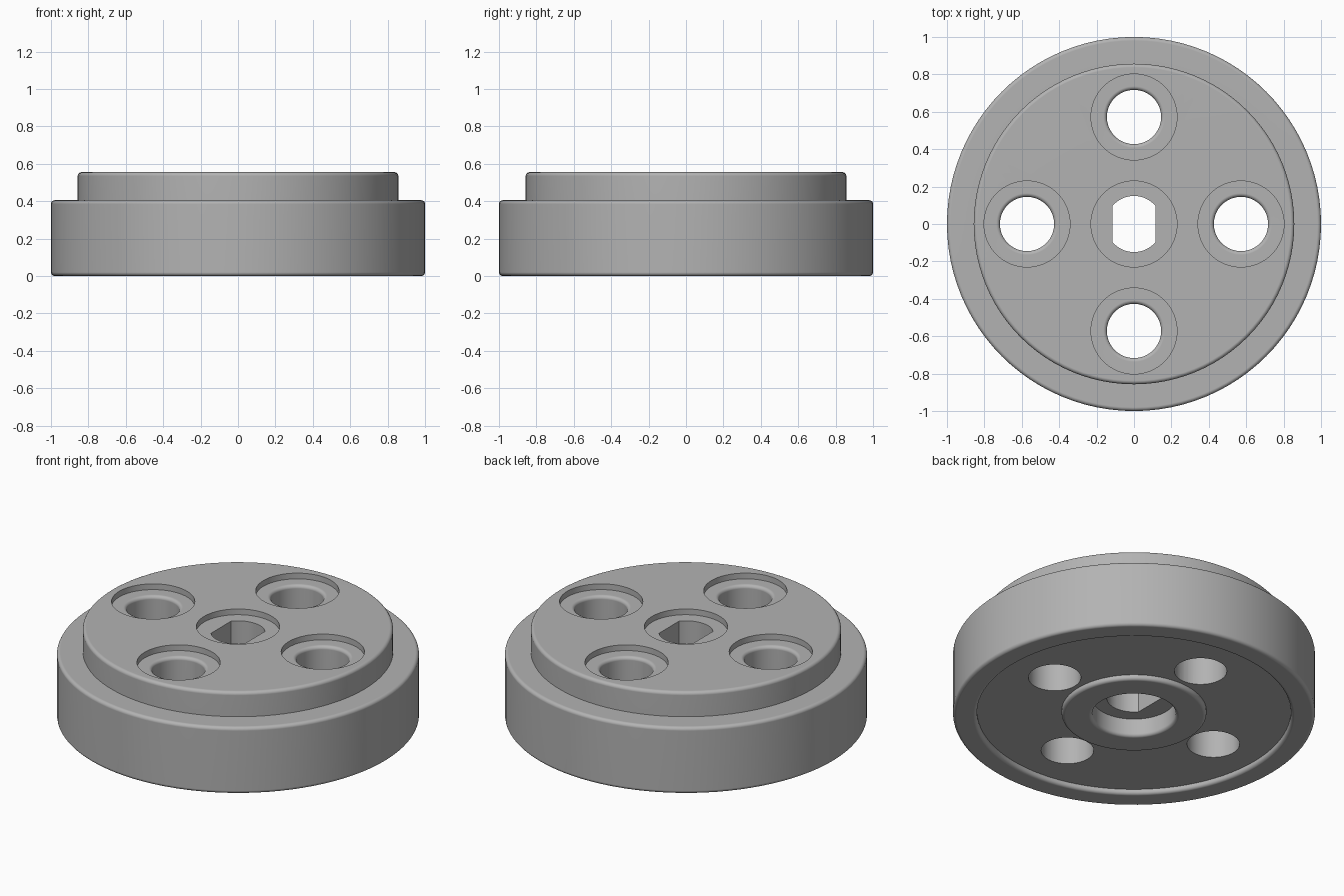
import bpy, bmesh
from math import pi, sin, cos, asin

SEGMENTS = 96
TOP, STEP = 0.555, 0.405      # heights of the boss and of the flange
HOLE_RING = 0.572             # distance of the bolt holes from the axis
SEAT = TOP - 0.035            # floor of the shallow seats

cube = bpy.data.objects.get("Cube")
if cube:
    bpy.data.objects.remove(cube, do_unlink=True)

grey = bpy.data.materials.new("mid_grey")
grey.use_nodes = True
colour = (0.45, 0.45, 0.45, 1)
grey.diffuse_color = colour
grey.node_tree.nodes["Principled BSDF"].inputs["Base Color"].default_value = colour


def fillet(r, z, radius, start, end, steps=5):
    """Arc around (r, z) in the r-z plane, angles in quarter turns."""
    angles = [(start + (end - start) * i / steps) * pi / 2 for i in range(steps + 1)]
    return [(r + radius * cos(a), z + radius * sin(a)) for a in angles]


def finish(name, bm):
    bmesh.ops.recalc_face_normals(bm, faces=bm.faces)
    mesh = bpy.data.meshes.new(name)
    bm.to_mesh(mesh)
    bm.free()
    obj = bpy.data.objects.new(name, mesh)
    bpy.context.collection.objects.link(obj)
    mesh.materials.append(grey)
    return obj


def revolve(name, profile, x=0, y=0, segments=SEGMENTS):
    """Spin an open profile that starts and ends on the axis."""
    bm = bmesh.new()
    verts = [bm.verts.new((r, 0, z)) for r, z in profile]
    edges = [bm.edges.new(pair) for pair in zip(verts, verts[1:])]
    bmesh.ops.spin(bm, geom=verts + edges, cent=(0, 0, 0), axis=(0, 0, 1),
                   angle=2 * pi, steps=segments, use_duplicate=False)
    bmesh.ops.remove_doubles(bm, verts=bm.verts, dist=1e-5)
    bmesh.ops.translate(bm, verts=bm.verts, vec=(x, y, 0))
    return finish(name, bm)


# Stepped disc: hub and rim stand proud of a recessed underside
F = 0.02
RECESS = 0.03
disc = revolve("stepped_disc", [
    (0, 0),
    *fillet(0.40 - F, F, F, -1, 0), (0.40, RECESS),
    (0.867, RECESS), *fillet(0.867 + F, F, F, 2, 3),
    *fillet(1 - F, F, F, -1, 0),
    *fillet(1 - F, STEP - F, F, 0, 1),
    (0.857, STEP), *fillet(0.857 - F, TOP - F, F, 0, 1),
    (0, TOP)])

# Bolt holes with a rounded mouth opening into a shallow seat
R = 0.145
hole = [(0, -0.1), (R, -0.1), *fillet(R + F, SEAT - F, F, 2, 1),
        (0.23, SEAT), (0.23, 0.7), (0, 0.7)]
cutters = [revolve("bolt_hole_cutter", hole, HOLE_RING * cos(i * pi / 2),
                   HOLE_RING * sin(i * pi / 2), 64) for i in range(4)]

# Central seat above and rounded counterbore below
cutters.append(revolve("top_seat_cutter",
                       [(0, SEAT), (0.23, SEAT), (0.23, 0.7), (0, 0.7)], segments=64))
cutters.append(revolve("lower_bore_cutter",
                       [(0, -0.1), (0.23 + F, -0.1), *fillet(0.23 + F, F, F, 3, 2),
                        (0.23, 0.11), (0, 0.11)], segments=64))

# Shaft hole: a round hole with two flat sides
SHAFT, FLAT = 0.15, 0.115
half = asin(FLAT / SHAFT)
bm = bmesh.new()
outline = []
for side in (0, pi):
    for i in range(17):
        a = side + pi / 2 - half + 2 * half * i / 16
        outline.append(bm.verts.new((SHAFT * cos(a), SHAFT * sin(a), 0.05)))
base = bm.faces.new(outline)
top = bmesh.ops.extrude_face_region(bm, geom=[base])["geom"]
bmesh.ops.translate(bm, verts=[v for v in top if isinstance(v, bmesh.types.BMVert)],
                    vec=(0, 0, 0.55))
cutters.append(finish("shaft_hole_cutter", bm))

# Cut everything, then discard the cutters
bpy.ops.object.select_all(action="DESELECT")
bpy.context.view_layer.objects.active = disc
disc.select_set(True)
for cutter in cutters:
    cut = disc.modifiers.new("cut", "BOOLEAN")
    cut.operation, cut.solver, cut.object = "DIFFERENCE", "EXACT", cutter
    bpy.ops.object.modifier_apply(modifier=cut.name)
    bpy.data.objects.remove(cutter, do_unlink=True)

# Smooth the curved walls, keep flat faces flat
bpy.ops.object.shade_smooth_by_angle(angle=pi / 6)
normals = disc.modifiers.new("flat_face_normals", "WEIGHTED_NORMAL")
normals.keep_sharp = True
